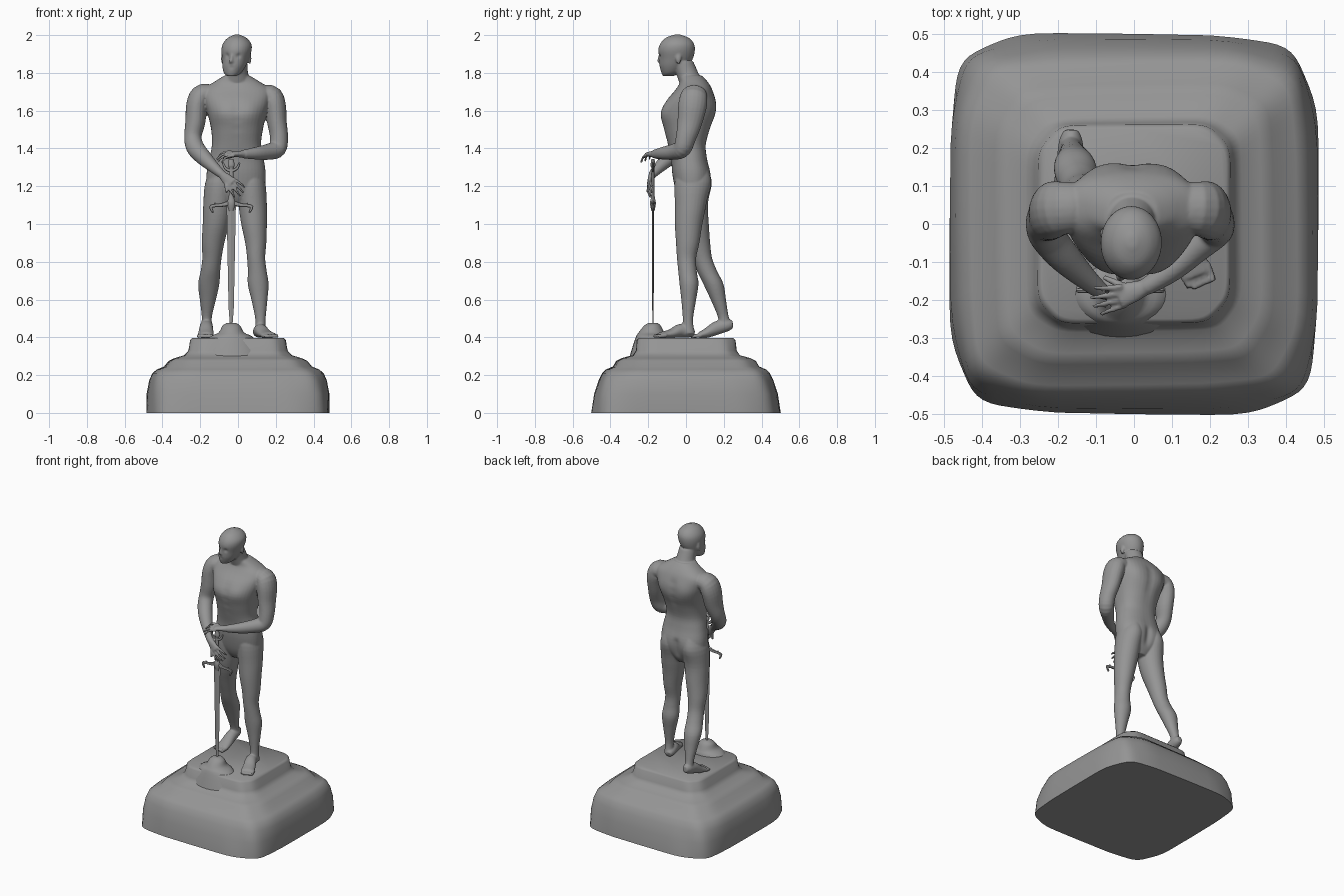
import bpy, bmesh, math
from mathutils import Vector

stone = bpy.data.materials.new("dark_grey_stone")
stone.diffuse_color = (.3, .3, .3, 1)


def spline(rows, steps):
    """Catmull-Rom through rows of numbers."""
    out = []
    for i in range(len(rows) - 1):
        p = [rows[max(0, min(len(rows) - 1, i + k))] for k in (-1, 0, 1, 2)]
        for s in range(steps):
            t = s / steps
            out.append([b + .5 * t * (c - a + t * (2*a - 5*b + 4*c - d + t * (3*(b - c) + d - a)))
                        for a, b, c, d in zip(*p)])
    return out + [list(rows[-1])]


def loft(bm, rows, n=None, seg=20, power=2, steps=4, wobble=0):
    """Skin rings (x, y, z, a, b); level rings, or square to the path if a normal n is given."""
    rows = spline(rows, steps)
    pts = [Vector(r[:3]) for r in rows]
    rings = []
    for i, (x, y, z, a, b) in enumerate(rows):
        u, v = Vector((1, 0, 0)), Vector((0, 1, 0))
        if n:
            t = (pts[min(i + 1, len(pts) - 1)] - pts[max(i - 1, 0)]).normalized()
            u = t.cross(Vector(n)).normalized()
            v = u.cross(t)
        ring = []
        for k in range(seg):
            w = 2 * math.pi * k / seg
            c, s = math.cos(w), math.sin(w)
            f = 1 + wobble * math.sin(3 * w + 11 * z) * math.sin(5 * w + 2)
            c = math.copysign(abs(c) ** (2 / power), c) * f
            s = math.copysign(abs(s) ** (2 / power), s) * f
            ring.append(bm.verts.new(pts[i] + u * a * c + v * b * s))
        rings.append(ring)
    for r, q in zip(rings, rings[1:]):
        for k in range(seg):
            bm.faces.new((r[k], r[(k + 1) % seg], q[(k + 1) % seg], q[k]))
    bm.faces.new(rings[0])
    bm.faces.new(rings[-1])


def finish(bm, name, angle=40):
    bmesh.ops.recalc_face_normals(bm, faces=bm.faces)
    me = bpy.data.meshes.new(name)
    bm.to_mesh(me)
    bm.free()
    me.materials.append(stone)
    ob = bpy.data.objects.new(name, me)
    bpy.context.collection.objects.link(ob)
    bpy.ops.object.select_all(action='DESELECT')
    ob.select_set(True)
    bpy.context.view_layer.objects.active = ob
    bpy.ops.object.shade_smooth_by_angle(angle=math.radians(angle))
    return ob


# stepped stone plinth
bm = bmesh.new()
steps = [(0, .485, .497), (.1, .478, .485), (.17, .464, .464), (.21, .448, .445), (.23, .425, .425),
         (.245, .388, .388), (.275, .366, .37), (.29, .335, .34), (.305, .285, .285),
         (.33, .264, .268), (.385, .256, .262), (.396, .245, .25)]
loft(bm, [(0, 0, z, a, b) for z, a, b in steps], seg=72, power=5.5, steps=1, wobble=.016)
finish(bm, "plinth", 60)

# rock mound holding the sword tip
bm = bmesh.new()
loft(bm, [(-.035, -.19, .26, .2, .12), (-.035, -.185, .39, .125, .085), (-.035, -.183, .425, .068, .068),
          (-.035, -.178, .46, .048, .045), (-.035, -.175, .476, .025, .025)], seg=28)
finish(bm, "mound", 60)

# sword
SX, SY = -.036, -.175
bm = bmesh.new()
loft(bm, [(SX, SY, .45, .006, .002), (SX, SY, .56, .014, .004), (SX, SY, 1.12, .025, .006)], seg=4, steps=1)
finish(bm, "sword_blade", 20)
bm = bmesh.new()
loft(bm, [(SX, SY, z, r, r * .7) for z, r in
          [(1.07, .012), (1.11, .022), (1.15, .013), (1.22, .013), (1.29, .011), (1.31, .018), (1.345, .012)]], seg=12)
for s in (-1, 1):
    loft(bm, [(SX, SY, 1.115, .016, .01), (SX + s*.045, SY, 1.102, .011, .008),
              (SX + s*.085, SY, 1.098, .009, .007), (SX + s*.108, SY, 1.09, .009, .007),
              (SX + s*.096, SY, 1.06, .005, .005)], n=(0, 1, 0), seg=8)
    loft(bm, [(SX + s*.075, SY, 1.098, .006, .005), (SX + s*.088, SY, 1.112, .003, .003)],
         n=(0, 1, 0), seg=6, steps=1)
    loft(bm, [(SX, SY, 1.28, .01, .008), (SX + s*.03, SY, 1.295, .008, .006),
              (SX + s*.044, SY, 1.325, .005, .004)], n=(0, 1, 0), seg=8)
finish(bm, "sword_hilt")

# figure: overlapping lofts, fused below
bm = bmesh.new()
# torso and neck
loft(bm, [(-.012, .03, 1.1, .05, .045), (-.012, .03, 1.14, .11, .07), (-.012, .03, 1.19, .15, .088),
          (-.01, .027, 1.27, .156, .1), (-.008, .016, 1.35, .143, .095), (-.008, .005, 1.42, .13, .1),
          (-.005, .005, 1.5, .137, .122), (-.005, .012, 1.58, .155, .145), (-.005, .027, 1.65, .175, .132),
          (-.005, .042, 1.71, .18, .098), (-.005, .042, 1.75, .125, .075), (-.005, .025, 1.785, .068, .06)],
     seg=40, power=2.3)
loft(bm, [(-.005, .035, 1.73, .085, .065), (-.005, .01, 1.79, .06, .06), (-.008, -.018, 1.86, .057, .057)], seg=24)
# head, nose, ears
loft(bm, [(-.034, -.095, 1.783, .024, .028), (-.029, -.08, 1.8, .046, .05), (-.021, -.066, 1.835, .062, .074),
          (-.013, -.053, 1.875, .071, .089), (-.008, -.05, 1.92, .08, .097), (-.005, -.047, 1.955, .075, .089),
          (-.005, -.046, 1.985, .05, .062), (-.005, -.046, 2.003, .012, .015)], seg=32)
loft(bm, [(-.031, -.136, 1.9, .007, .008), (-.035, -.141, 1.875, .009, .009), (-.036, -.14, 1.858, .013, .01),
          (-.034, -.132, 1.851, .01, .008)], seg=10)
for x, y in ((-.081, -.025), (.062, -.04)):
    loft(bm, [(x, y, 1.85, .006, .008), (x, y, 1.875, .009, .016), (x, y, 1.9, .006, .012)], seg=10)
# legs
loft(bm, [(.06, .035, 1.31, .05, .075), (.07, .032, 1.22, .074, .092), (.078, .024, 1.1, .075, .083),
          (.085, .014, 1, .068, .073), (.094, .009, .9, .056, .062), (.096, .003, .82, .048, .051),
          (.102, .008, .75, .05, .049), (.107, .016, .68, .055, .05), (.114, .014, .59, .041, .038),
          (.119, .01, .49, .027, .027), (.118, .012, .42, .03, .036)], seg=28)
loft(bm, [(-.08, .035, 1.31, .05, .075), (-.098, .034, 1.22, .075, .093), (-.107, .033, 1.1, .077, .083),
          (-.117, .045, 1, .07, .076), (-.132, .065, .9, .06, .063), (-.138, .085, .82, .051, .053),
          (-.146, .112, .75, .052, .053), (-.155, .146, .68, .056, .053), (-.16, .174, .59, .041, .039),
          (-.165, .197, .51, .027, .029), (-.166, .208, .46, .029, .034)], seg=28)
# feet and toes
UP = (0, 0, 1)
loft(bm, [(.105, .042, .42, .02, .018), (.11, .015, .428, .032, .03), (.12, -.03, .435, .036, .036),
          (.142, -.08, .419, .04, .024), (.165, -.135, .411, .043, .016)], n=UP)
loft(bm, [(-.165, .248, .468, .018, .02), (-.166, .22, .465, .031, .032), (-.168, .165, .45, .036, .036),
          (-.17, .11, .423, .041, .026), (-.172, .07, .411, .043, .016)], n=UP)
for k in range(5):
    o = (k - 2) * .017
    loft(bm, [(.158 + o, -.115 + o*.35, .411, .01, .012), (.178 + o*.9, -.172 + abs(o + .02)*.4, .406, .009, .01)],
         n=UP, seg=8, steps=2)
    loft(bm, [(-.172 + o, .08, .41, .01, .012), (-.175 + o, .032 - o*.3, .405, .009, .01)], n=UP, seg=8, steps=2)
# arms
FR = (0, -1, 0)
loft(bm, [(-.1, .045, 1.675, .05, .06), (-.185, .042, 1.685, .057, .07), (-.216, .035, 1.635, .057, .076),
          (-.226, .02, 1.54, .053, .066), (-.239, 0, 1.46, .046, .05), (-.226, -.035, 1.405, .048, .046),
          (-.185, -.085, 1.355, .043, .043), (-.13, -.14, 1.302, .031, .031), (-.085, -.178, 1.262, .022, .022)], n=FR)
loft(bm, [(.09, .045, 1.67, .05, .06), (.17, .042, 1.68, .057, .07), (.195, .035, 1.63, .058, .076),
          (.206, .02, 1.54, .052, .066), (.217, 0, 1.46, .048, .054), (.208, -.02, 1.4, .048, .048),
          (.165, -.06, 1.383, .043, .041), (.1, -.12, 1.375, .034, .032), (.03, -.167, 1.37, .023, .023)], n=FR)


# hands
def hand(wrist, palm, across, reach, curl, n, thumb):
    w, p, ac, re, cu = map(Vector, (wrist, palm, across, reach, curl))
    loft(bm, [(*w, .021, .02), (*w.lerp(p, .5), .029, .016), (*p, .031, .012)], n=n, seg=14)
    for k in range(4):
        b, f = p + ac * (k - 1.5), (.8, 1, .98, .8)[k]
        spread = ac * (k - 1.5) * .45
        loft(bm, [(*(b - re * .2), .008, .009), (*(b + re * .5 * f + spread * .5), .0072, .0075),
                  (*(b + re * f + cu + spread), .006, .006)], n=n, seg=8)
    a, e = w.lerp(p, .4), Vector(thumb)
    loft(bm, [(*a, .012, .011), (*a.lerp(e, .6), .01, .01), (*e, .007, .007)], n=n, seg=8)


hand((-.085, -.178, 1.262), (-.034, -.195, 1.213), (.0125, .003, .0125), (.058, .002, -.052), (-.002, .012, -.006),
     FR, (-.06, -.205, 1.165))
hand((.03, -.167, 1.37), (-.04, -.192, 1.37), (.004, -.016, -.007), (-.075, -.014, -.012), (.004, 0, -.022),
     UP, (-.08, -.14, 1.345))

# fuse into one skin
figure = finish(bm, "figure", 180)
mod = figure.modifiers.new("fuse", 'REMESH')
mod.mode, mod.voxel_size = 'VOXEL', .005
bpy.ops.object.modifier_apply(modifier=mod.name)
mod = figure.modifiers.new("soften", 'SMOOTH')
mod.factor, mod.iterations = .5, 5
bpy.ops.object.modifier_apply(modifier=mod.name)

# sculpted dents (positive depth) and swellings (negative)
marks = [(-.062, -.126, 1.89, .013, .007), (.003, -.138, 1.89, .013, .007), (-.035, -.138, 1.828, .012, .003)]
marks += [(-.005, .155, 1.32 + .05 * i, .03, .006) for i in range(8)]
marks += [(-.012, .125, 1.16 + .025 * i, .022, .007) for i in range(5)]
marks += [(-.005, -.13, 1.45 + .05 * i, .025, .003) for i in range(5)]
for s in (-1, 1):
    marks += [(-.005 + s*.07, -.12, 1.6, .05, -.006), (-.014 + s*.075, .12, 1.22, .06, -.01),
              (s*.09, .14, 1.62, .05, -.006)]
me = figure.data
normals = [v.normal.copy() for v in me.vertices]
for v, nrm in zip(me.vertices, normals):
    push = 0
    for x, y, z, r, d in marks:
        q = ((v.co.x - x)**2 + (v.co.y - y)**2 + (v.co.z - z)**2) / (r * r)
        if q < 9:
            push += d * math.exp(-q)
    v.co -= nrm * push
me.shade_smooth()
if not me.materials:
    me.materials.append(stone)
